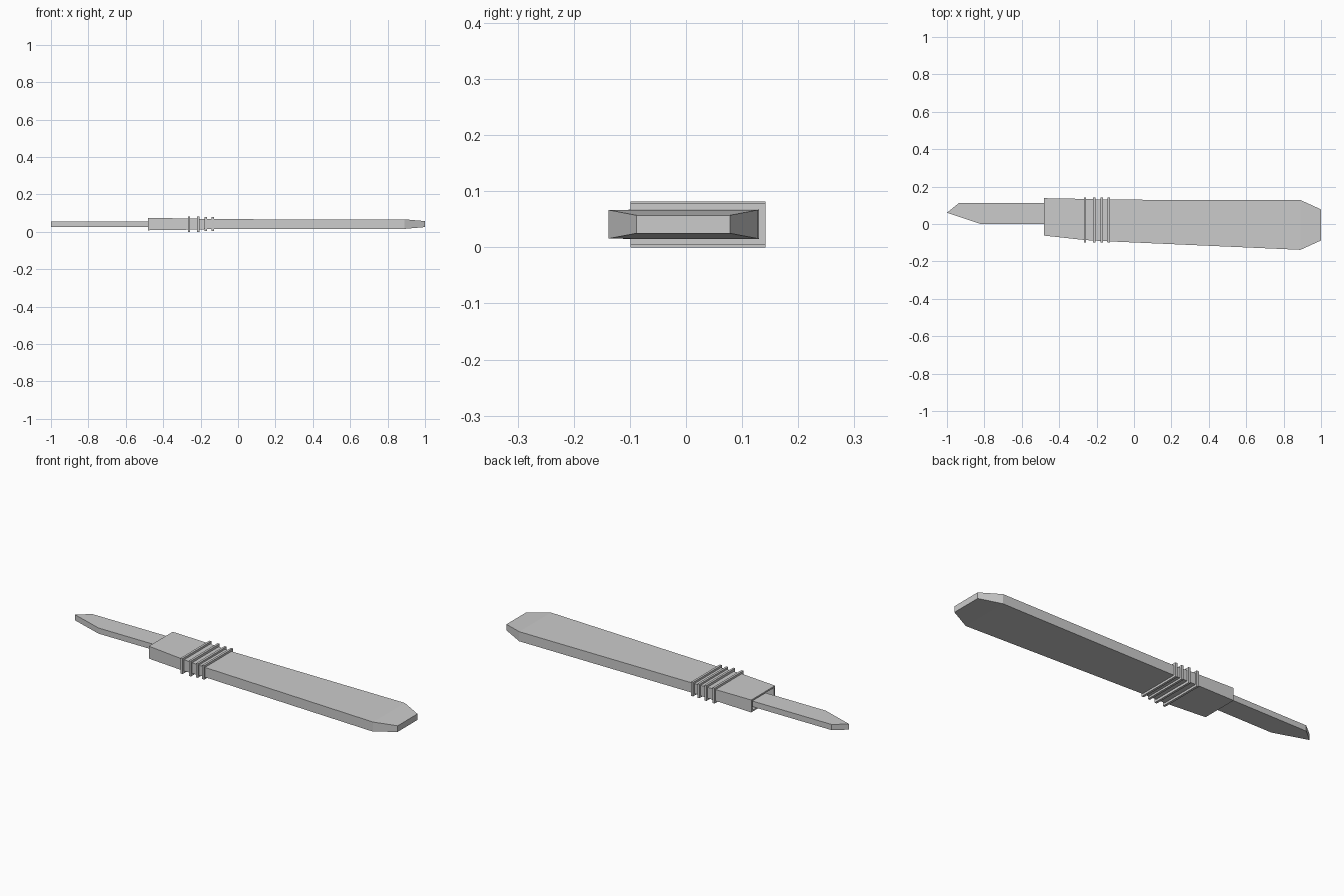
import bpy
import bmesh

cube = bpy.data.objects.get("Cube")
if cube:
    bpy.data.objects.remove(cube, do_unlink=True)

grey = bpy.data.materials.new("plain_grey")
grey.use_nodes = True
COLOUR = (0.6, 0.6, 0.6, 1)
grey.diffuse_color = COLOUR
grey.node_tree.nodes["Principled BSDF"].inputs["Base Color"].default_value = COLOUR

MID_Z = 0.041


def finish(name, bm):
    bmesh.ops.recalc_face_normals(bm, faces=bm.faces)
    mesh = bpy.data.meshes.new(name)
    bm.to_mesh(mesh)
    bm.free()
    mesh.materials.append(grey)
    obj = bpy.data.objects.new(name, mesh)
    bpy.context.collection.objects.link(obj)
    return obj


def loft(name, sections):
    """Skin rectangular sections given as (x, y_min, y_max, half_height)."""
    bm = bmesh.new()
    loops = []
    for x, y0, y1, h in sections:
        corners = ((y0, -h), (y1, -h), (y1, h), (y0, h))
        loops.append([bm.verts.new((x, y, MID_Z + z)) for y, z in corners])
    for a, b in zip(loops, loops[1:]):
        for i in range(4):
            j = (i + 1) % 4
            bm.faces.new((a[i], a[j], b[j], b[i]))
    bm.faces.new(loops[0])
    bm.faces.new(loops[-1])
    return finish(name, bm)


# Handle: starts inside the socket, wraps around its rim, ends in a chamfered butt
loft("handle", [
    (-0.30, -0.068, 0.122, 0.023),
    (-0.48, -0.052, 0.128, 0.025),
    (-0.48, -0.062, 0.138, 0.033),
    (-0.26, -0.086, 0.134, 0.030),
    (-0.13, -0.093, 0.130, 0.026),
    (0.89, -0.138, 0.128, 0.0255),
    (1.00, -0.088, 0.078, 0.016),
])

# Grip ribs
for n, (x, half) in enumerate([(-0.262, 0.041), (-0.213, 0.041),
                               (-0.172, 0.037), (-0.135, 0.037)], 1):
    loft(f"grip_rib_{n}", [(x - 0.006, -0.099, 0.142, half),
                           (x + 0.006, -0.099, 0.142, half)])

# Flat blade with an angled point, running into the socket
bm = bmesh.new()
outline = [(-1, 0.06), (-0.82, 0), (-0.29, 0), (-0.29, 0.113), (-0.935, 0.113)]
base = bm.faces.new([bm.verts.new((x, y, MID_Z - 0.015)) for x, y in outline])
top = bmesh.ops.extrude_face_region(bm, geom=[base])["geom"]
bmesh.ops.translate(bm, vec=(0, 0, 0.03),
                    verts=[v for v in top if isinstance(v, bmesh.types.BMVert)])
finish("blade", bm)
